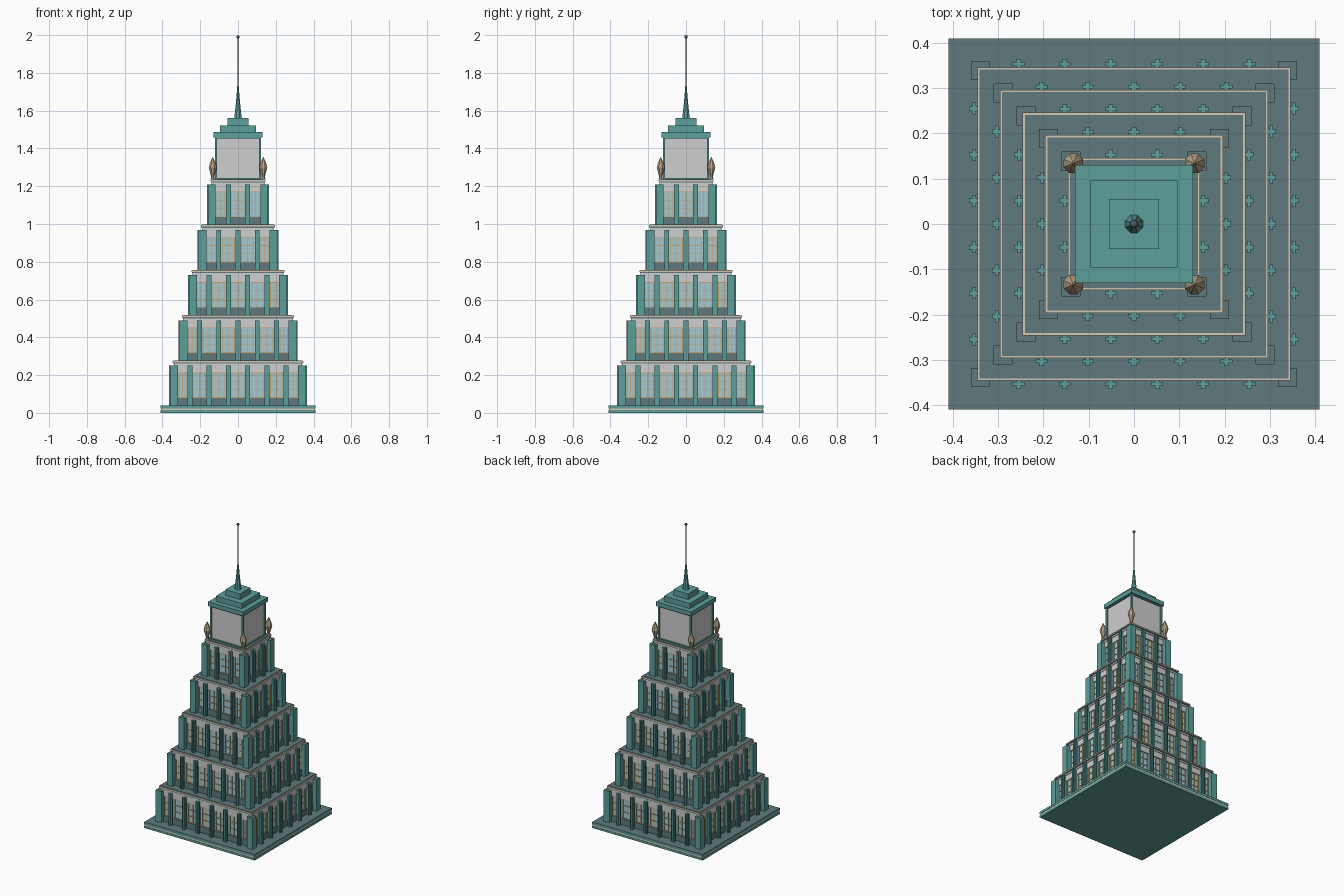
import bpy, bmesh, math
from mathutils import Matrix, Vector

old = bpy.data.objects.get("Cube")
if old:
    bpy.data.objects.remove(old)


def material(name, rgb):
    m = bpy.data.materials.new(name)
    m.use_nodes = True
    m.diffuse_color = (*rgb, 1)
    m.node_tree.nodes["Principled BSDF"].inputs["Base Color"].default_value = (*rgb, 1)
    return m


TEAL = material("teal stone", (0.11, 0.35, 0.33))
SLATE = material("slate teal", (0.115, 0.195, 0.205))
PALE = material("pale grey panel", (0.62, 0.62, 0.62))
CREAM = material("cream trim", (0.66, 0.57, 0.44))
GLASS = material("light blue glass", (0.39, 0.58, 0.61))
GOLD = material("gold frame", (0.56, 0.36, 0.15))
BRONZE = material("pale bronze", (0.50, 0.38, 0.26))
METAL = material("dark metal", (0.07, 0.11, 0.11))


def finish(bm, name, mat, top=None):
    """Turn a bmesh into an object; upward faces may take a second colour."""
    mesh = bpy.data.meshes.new(name)
    mesh.materials.append(mat)
    if top:
        mesh.materials.append(top)
        bm.normal_update()
        for f in bm.faces:
            f.material_index = int(f.normal.z > 0.9)
    bm.to_mesh(mesh)
    bm.free()
    ob = bpy.data.objects.new(name, mesh)
    bpy.context.collection.objects.link(ob)
    return ob


def add_box(bm, lo, hi):
    lo, hi = Vector(lo), Vector(hi)
    size = hi - lo
    mat = Matrix.Translation((lo + hi) / 2) @ Matrix.Diagonal((*size, 1))
    bmesh.ops.create_cube(bm, size=1, matrix=mat)


def slab(name, half, z0, z1, mat, top=None):
    bm = bmesh.new()
    add_box(bm, (-half, -half, z0), (half, half, z1))
    return finish(bm, name, mat, top)


def four_sides(name, boxes, mat, top=None):
    """Boxes given for the front side, repeated on all four sides."""
    bm = bmesh.new()
    for k in range(4):
        part = bmesh.new()
        for lo, hi in boxes:
            add_box(part, lo, hi)
        part.transform(Matrix.Rotation(k * math.pi / 2, 4, "Z"))
        tmp = bpy.data.meshes.new("part")
        part.to_mesh(tmp)
        part.free()
        bm.from_mesh(tmp)
        bpy.data.meshes.remove(tmp)
    return finish(bm, name, mat, top)


def lathe(name, profile, sides, mat, x=0, y=0):
    bm = bmesh.new()
    rings = []
    for r, z in profile:
        ring = []
        for i in range(sides):
            a = (i + 0.5) * math.tau / sides
            ring.append(bm.verts.new((x + r * math.cos(a), y + r * math.sin(a), z)))
        rings.append(ring)
    for low, high in zip(rings, rings[1:]):
        for i in range(sides):
            j = (i + 1) % sides
            bm.faces.new((low[i], low[j], high[j], high[i]))
    bm.faces.new(rings[0][::-1])
    bm.faces.new(rings[-1])
    return finish(bm, name, mat)


# Base plinth with a cream stripe
slab("plinth_bottom", 0.41, 0, 0.014, TEAL)
slab("plinth_stripe", 0.408, 0.014, 0.024, CREAM)
slab("plinth_top", 0.41, 0.024, 0.04, TEAL, SLATE)


def tier(n, half, z0, z1, pillars):
    wall = half - 0.03
    top = z1 - 0.028
    sill, head = z0 + 0.04, top - 0.037
    corner = half - 0.042
    pitch = 0.102
    centres = [(i - (pillars - 1) / 2) * pitch for i in range(pillars)]
    label = f"tier_{n}_"

    # Wall: slate sill, glass band, pale lintel
    slab(label + "sill", wall + 0.006, z0, sill, SLATE)
    slab(label + "glass", wall, sill, head, GLASS)
    slab(label + "lintel", wall + 0.006, head, top + 0.002, PALE)

    # Corner piers
    four_sides(label + "corner_piers",
               [((corner, -half, z0), (half, -corner, top))], TEAL, SLATE)

    # Cross-shaped pillars
    boxes = []
    for c in centres:
        boxes.append(((c - 0.013, -half + 0.003, z0), (c + 0.013, -half + 0.011, top)))
        boxes.append(((c - 0.005, -half - 0.004, z0), (c + 0.005, -wall + 0.002, top)))
    four_sides(label + "pillars", boxes, TEAL)

    # Gold window frames and glazing bars
    edges = [-corner] + [e for c in centres for e in (c - 0.013, c + 0.013)] + [corner]
    bars = []
    t, y0, y1 = 0.0035, -wall - 0.004, -wall + 0.001
    for a, b in zip(edges[::2], edges[1::2]):
        a, b = a + 0.004, b - 0.004
        for x in (a, (a + b - t) / 2, b - t):
            bars.append(((x, y0, sill), (x + t, y1, head)))
        for k in range(4):
            z = sill + (head - sill - t) * k / 3
            bars.append(((a, y0, z), (b, y1, z + t)))
    four_sides(label + "window_frames", bars, GOLD)

    # Cornice and roof terrace
    edge = half - 0.014
    slab(label + "cornice", edge - 0.006, top, z1 - 0.017, PALE)
    slab(label + "cornice_band", edge - 0.002, z1 - 0.017, z1 - 0.011, SLATE)
    slab(label + "cornice_trim", edge, z1 - 0.011, z1 - 0.003, CREAM)
    slab(label + "terrace", edge - 0.005, z1 - 0.003, z1, SLATE)


levels = [0.04, 0.278, 0.518, 0.757, 0.997, 1.237]
for i in range(5):
    tier(i + 1, 0.36 - 0.05 * i, levels[i], levels[i + 1], 6 - i)

# Lantern block: pale panels in a teal frame
slab("lantern_panels", 0.115, 1.237, 1.458, PALE)
four_sides("lantern_frame", [
    ((0.111, -0.123, 1.237), (0.123, -0.111, 1.458)),
    ((-0.123, -0.123, 1.237), (0.123, -0.111, 1.243)),
    ((-0.123, -0.123, 1.452), (0.123, -0.111, 1.46))], TEAL)

# Stepped roof
for name, half, z0, z1 in (("lower", 0.13, 1.458, 1.487),
                           ("middle", 0.096, 1.487, 1.522),
                           ("upper", 0.055, 1.522, 1.56)):
    slab(name + "_roof_step", half, z0, z1, TEAL)

# Corner finials
for sx in (-1, 1):
    for sy in (-1, 1):
        side = ("right" if sx < 0 else "left") + ("_front" if sy < 0 else "_back")
        lathe(side + "_finial",
              [(0.013, 1.237), (0.009, 1.25), (0.023, 1.3), (0.015, 1.325), (0.001, 1.355)],
              8, BRONZE, sx * 0.134, sy * 0.134)

# Spire, mast and tip ball
lathe("spire", [(0.021, 1.56), (0.018, 1.59), (0.012, 1.64), (0.004, 1.73)], 8, TEAL)
lathe("mast", [(0.004, 1.72), (0.003, 1.985)], 8, METAL)
ball = bmesh.new()
bmesh.ops.create_uvsphere(ball, u_segments=10, v_segments=6, radius=0.009,
                          matrix=Matrix.Translation((0, 0, 1.991)))
finish(ball, "mast_ball", METAL)
